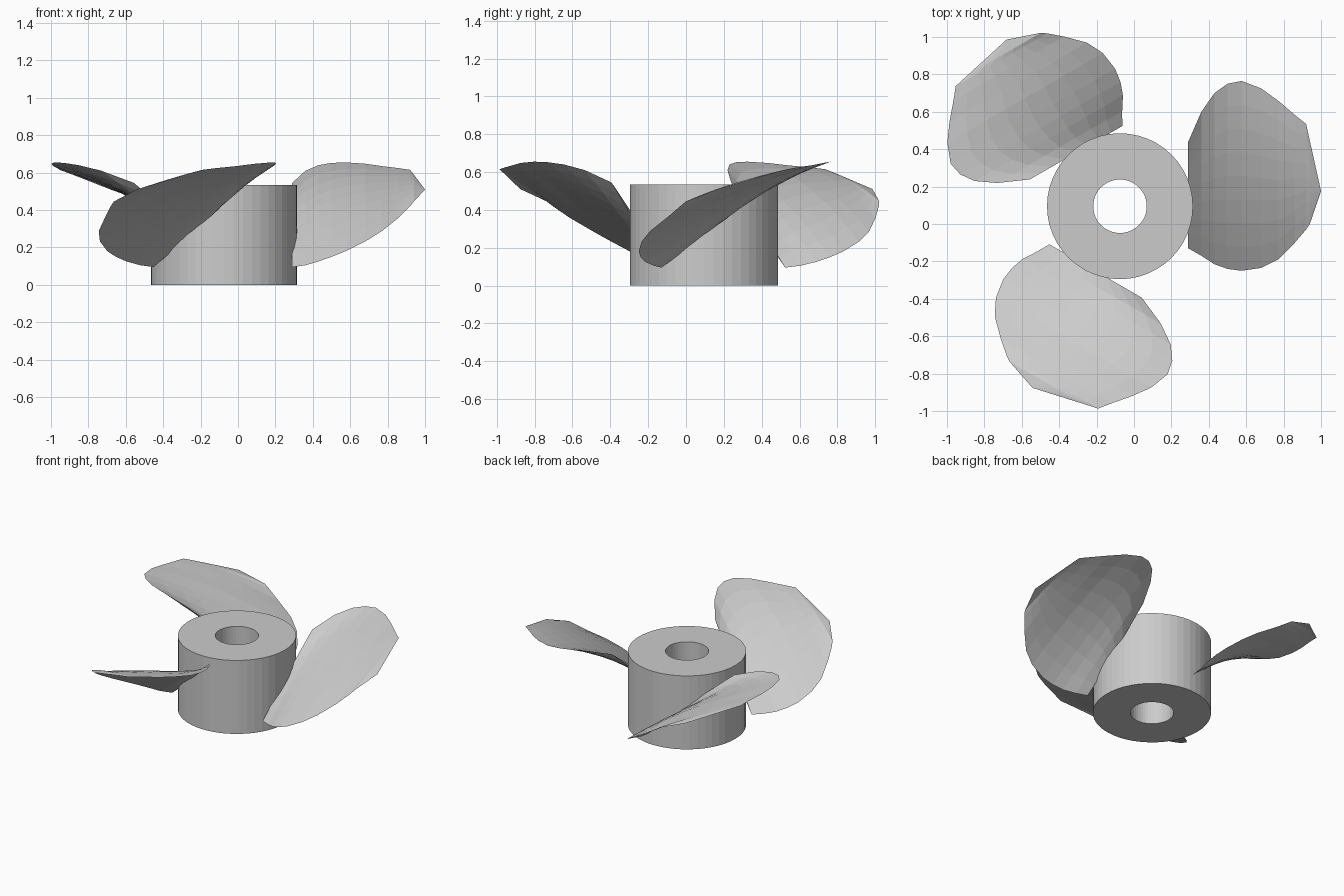
import bpy, bmesh, math
from mathutils import Matrix, Vector

if "Cube" in bpy.data.objects:
    bpy.data.objects.remove(bpy.data.objects["Cube"])

CENTRE = Vector((-0.075, 0.095, 0))
grey = bpy.data.materials.new("plain grey")
grey.diffuse_color = (0.6, 0.6, 0.6, 1)
grey.use_nodes = True
grey.node_tree.nodes["Principled BSDF"].inputs["Base Color"].default_value = grey.diffuse_color


def finish(bm, name):
    bmesh.ops.remove_doubles(bm, verts=bm.verts, dist=0.0005)
    bmesh.ops.recalc_face_normals(bm, faces=bm.faces)
    mesh = bpy.data.meshes.new(name)
    bm.to_mesh(mesh)
    bm.free()
    mesh.materials.append(grey)
    ob = bpy.data.objects.new(name, mesh)
    bpy.context.collection.objects.link(ob)
    return ob


# Hub: rectangular section swept round the shaft hole
bm = bmesh.new()
N = 48
profile = [(0.39, 0.0), (0.39, 0.535), (0.143, 0.535), (0.143, 0.0)]
rings = []
for i in range(N):
    a = 2 * math.pi * i / N
    rings.append([bm.verts.new((CENTRE.x + r * math.cos(a), CENTRE.y + r * math.sin(a), z))
                  for r, z in profile])
for i in range(N):
    p, q = rings[i], rings[(i + 1) % N]
    for j in range(4):
        k = (j + 1) % 4
        bm.faces.new((p[j], q[j], q[k], p[k]))
finish(bm, "hub")

# Blade stations: x, low edge y and z, high edge y and z, upward camber
STATIONS = [
    (0.29, -0.13, 0.095, 0.44, 0.545, 0.00),
    (0.36, -0.17, 0.105, 0.60, 0.61, 0.015),
    (0.43, -0.215, 0.125, 0.70, 0.64, 0.03),
    (0.50, -0.24, 0.15, 0.75, 0.652, 0.04),
    (0.575, -0.25, 0.18, 0.765, 0.655, 0.045),
    (0.68, -0.235, 0.232, 0.725, 0.648, 0.045),
    (0.77, -0.19, 0.288, 0.66, 0.635, 0.035),
    (0.86, -0.10, 0.36, 0.583, 0.624, 0.025),
    (0.92, -0.03, 0.42, 0.535, 0.615, 0.015),
    (0.94, 0.00, 0.445, 0.445, 0.59, 0.01),
    (1.00, 0.175, 0.51, 0.175, 0.51, 0.0),
]
ROWS = 8


def blade(name, angle):
    bm = bmesh.new()
    skins = []
    for side in (1, -1):
        grid = []
        for x, y0, z0, y1, z1, camber in STATIONS:
            column = []
            for j in range(ROWS + 1):
                t = j / ROWS
                arc = 4 * t * (1 - t)
                # lens section, thin at the leading and trailing edges
                thick = 0.009 * arc * min(1, (1.0 - x) / 0.2)
                z = z0 + (z1 - z0) * t + camber * arc + side * thick
                column.append(bm.verts.new((x, y0 + (y1 - y0) * t, z)))
            grid.append(column)
        for a, b in zip(grid, grid[1:]):
            for j in range(ROWS):
                bm.faces.new((a[j], b[j], b[j + 1], a[j + 1]))
        skins.append(grid)
    # root cap, buried in the hub
    top, low = skins[0][0], skins[1][0]
    for j in range(ROWS):
        bm.faces.new((top[j], top[j + 1], low[j + 1], low[j]))
    bmesh.ops.rotate(bm, verts=bm.verts, cent=CENTRE,
                     matrix=Matrix.Rotation(angle, 3, 'Z'))
    finish(bm, name)


# Three equal blades round the hub
for i, name in enumerate(("right_blade", "back_left_blade", "front_left_blade")):
    blade(name, i * 2 * math.pi / 3)
